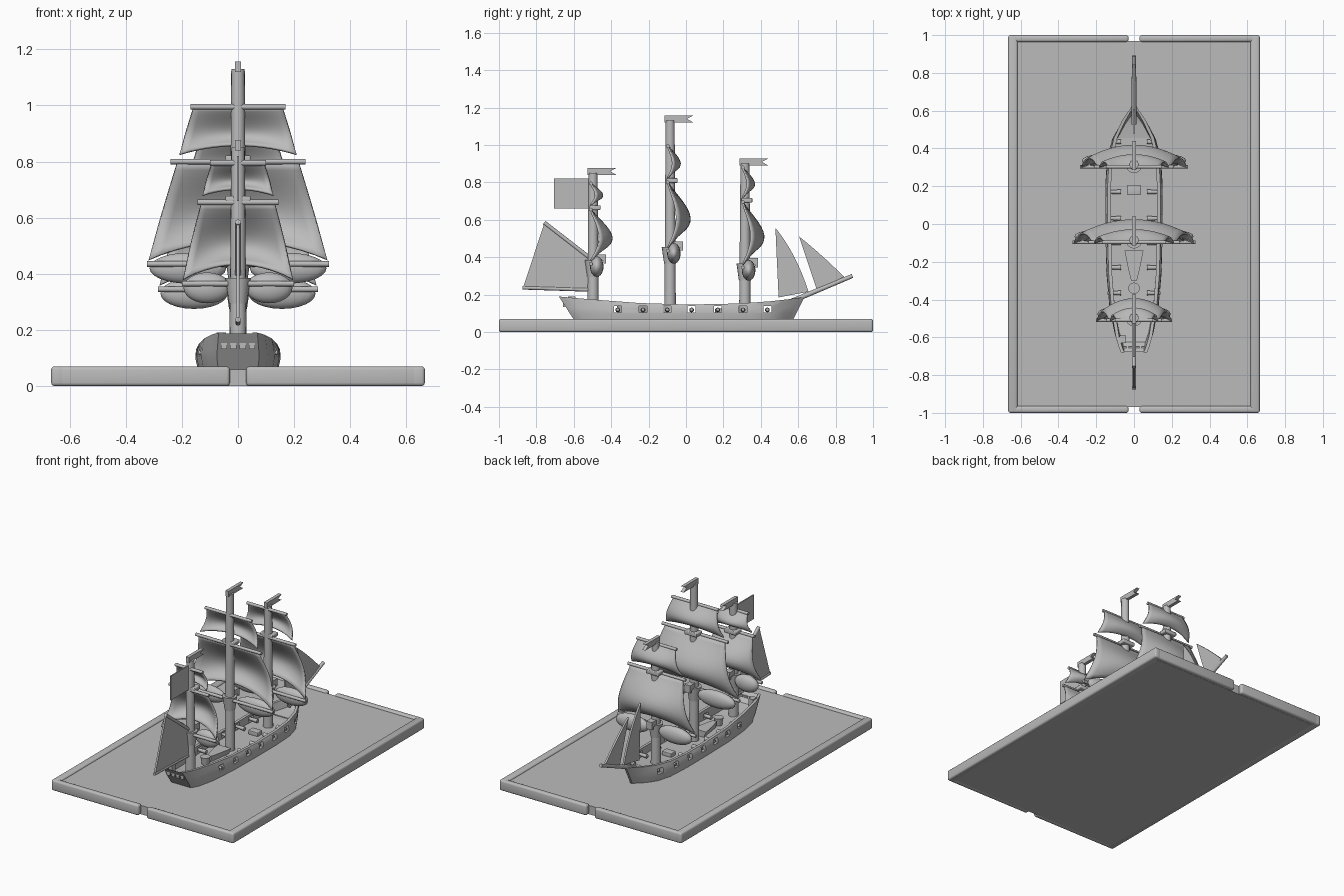
import bpy, bmesh, math
from mathutils import Vector, Matrix

cube = bpy.data.objects.get("Cube")
if cube:
    bpy.data.objects.remove(cube, do_unlink=True)

GREY = (0.5, 0.5, 0.5, 1)
mat = bpy.data.materials.new("plain grey")
mat.use_nodes = True
mat.diffuse_color = GREY
mat.node_tree.nodes["Principled BSDF"].inputs["Base Color"].default_value = GREY


def finish(name, bm, smooth=40):
    bmesh.ops.recalc_face_normals(bm, faces=bm.faces)
    mesh = bpy.data.meshes.new(name)
    bm.to_mesh(mesh)
    bm.free()
    mesh.materials.append(mat)
    ob = bpy.data.objects.new(name, mesh)
    bpy.context.collection.objects.link(ob)
    if smooth:
        bpy.ops.object.select_all(action='DESELECT')
        ob.select_set(True)
        bpy.context.view_layer.objects.active = ob
        bpy.ops.object.shade_smooth_by_angle(angle=math.radians(smooth))
    return ob


def add_box(bm, centre, size):
    m = Matrix.Translation(centre) @ Matrix.Diagonal((*size, 1))
    bmesh.ops.create_cube(bm, size=1, matrix=m)


def box(name, centre, size, bevel=0):
    bm = bmesh.new()
    add_box(bm, centre, size)
    if bevel:
        bmesh.ops.bevel(bm, geom=bm.edges[:], offset=bevel, segments=3,
                        profile=0.5, affect='EDGES')
    return finish(name, bm)


def rod(name, p, q, r1, r2=None, sides=16):
    p, q = Vector(p), Vector(q)
    d = q - p
    m = Matrix.Translation((p + q) / 2) @ d.to_track_quat('Z', 'Y').to_matrix().to_4x4()
    bm = bmesh.new()
    bmesh.ops.create_cone(bm, cap_ends=True, segments=sides, radius1=r1,
                          radius2=r1 if r2 is None else r2, depth=d.length, matrix=m)
    return finish(name, bm)


def plate(name, outline, thick, x=0):
    """Side outline in y, z given a thickness across the ship."""
    bm = bmesh.new()
    f = bm.faces.new([bm.verts.new((x - thick / 2, y, z)) for y, z in outline])
    ext = bmesh.ops.extrude_face_region(bm, geom=[f])
    bmesh.ops.translate(bm, vec=(thick, 0, 0),
                        verts=[v for v in ext["geom"] if isinstance(v, bmesh.types.BMVert)])
    return finish(name, bm, 30)


def curve(a, c, b, n=8):
    """Points along a quadratic curve from a to b, pulled toward c."""
    return [tuple((1 - t) ** 2 * a[i] + 2 * t * (1 - t) * c[i] + t * t * b[i] for i in (0, 1))
            for t in (k / n for k in range(n + 1))]


# Base: floor slab and a split rim
box("base_floor", (0, 0, 0.03), (1.25, 1.94, 0.058))
for s, side in ((1, "left"), (-1, "right")):
    box(f"base_rim_{side}", (s * 0.641, 0, 0.035), (0.05, 2, 0.07), 0.012)
    for e, end in ((-1, "front"), (1, "back")):
        box(f"base_rim_{end}_{side}", (s * 0.347, e * 0.982, 0.035), (0.636, 0.036, 0.07), 0.012)

# Hull: y, half width, rail height, end rake, deck height
STATIONS = [
    (-0.68, 0.075, 0.19, 0.65, 0.187), (-0.66, 0.085, 0.188, 0.6, 0.13),
    (-0.60, 0.105, 0.182, 0.4, 0.12), (-0.45, 0.13, 0.17, 0.1, 0.1),
    (-0.25, 0.147, 0.155, 0, 0.1), (0, 0.152, 0.147, 0, 0.1),
    (0.2, 0.152, 0.15, 0, 0.1), (0.35, 0.143, 0.157, 0, 0.1),
    (0.46, 0.115, 0.165, -0.1, 0.11), (0.55, 0.07, 0.175, -0.3, 0.12),
    (0.61, 0.025, 0.183, -0.5, 0.13), (0.635, 0.008, 0.187, -0.5, 0.184)]
bm = bmesh.new()
rings = []
for y, w, top, rake, deck in STATIONS:
    rail = w * 0.92
    inner = max(rail - 0.018, rail * 0.5)
    half = [(w * 0.93, 0.05), (w, 0.1), (w * 0.985, 0.13), (rail, top), (inner, top), (inner, deck)]
    ring = half + [(-x, z) for x, z in reversed(half)]
    rings.append([bm.verts.new((x, y + rake * (0.19 - z), z)) for x, z in ring])
for a, b in zip(rings, rings[1:]):
    for i in range(len(a)):
        j = (i + 1) % len(a)
        bm.faces.new((a[i], a[j], b[j], b[i]))
bm.faces.new(rings[0])
bm.faces.new(rings[-1])
hull = finish("hull", bm, 0)

# Gun ports cut through both sides
PORTS = (-0.365, -0.23, -0.1, 0.03, 0.17, 0.305, 0.435)
bm = bmesh.new()
for y in PORTS:
    add_box(bm, (0, y, 0.122), (0.5, 0.042, 0.034))
cutter = finish("port_cutter", bm, 0)
cutter.hide_render = True
mod = hull.modifiers.new("ports", 'BOOLEAN')
mod.operation, mod.solver, mod.object = 'DIFFERENCE', 'EXACT', cutter
bpy.ops.object.select_all(action='DESELECT')
hull.select_set(True)
bpy.context.view_layer.objects.active = hull
bpy.ops.object.modifier_apply(modifier=mod.name)
bpy.data.objects.remove(cutter, do_unlink=True)
bpy.ops.object.shade_smooth_by_angle(angle=math.radians(35))

# Cannons, stern windows and deck fittings
for s in (-1, 1):
    for y in PORTS:
        rod("cannon", (s * 0.07, y, 0.118), (s * (0.14 if abs(y) < 0.4 else 0.11), y, 0.12), 0.013, 0.009, 10)
    for x in (0.017, 0.05):
        box("stern_window", (s * x, -0.652, 0.15), (0.022, 0.009, 0.035)).rotation_euler = (0, 0, 0)
box("hatch", (0, 0.18, 0.11), (0.07, 0.05, 0.03), 0.004)
box("stern_locker", (-0.06, -0.61, 0.155), (0.035, 0.04, 0.07))
rod("capstan", (0, -0.34, 0.1), (0, -0.34, 0.15), 0.022, 0.03)
bm = bmesh.new()
lo, hi = [[bm.verts.new((x * k, y, z)) for x, y in
           ((-0.05, -0.14), (0.05, -0.14), (0.03, -0.24), (0.015, -0.3), (-0.015, -0.3), (-0.03, -0.24))]
          for k, z in ((0.6, 0.1), (1, 0.14))]
for i in range(len(lo)):
    j = (i + 1) % len(lo)
    bm.faces.new((lo[i], lo[j], hi[j], hi[i]))
bm.faces.new(lo)
bm.faces.new(hi)
finish("longboat", bm)


def square_sail(name, y0, z_top, z_foot, w_top, w_foot, bulge, nu=14, nv=12):
    bm = bmesh.new()
    grid = []
    for j in range(nv + 1):
        v = j / nv
        row = []
        for i in range(nu + 1):
            u = 2 * i / nu - 1
            mid = 1 - u * u
            belly = math.sin(math.pi * v ** 1.15) * (0.45 + 0.5 * mid) + 0.5 * mid * v * v
            z = z_top + (z_foot - z_top) * (v - 0.2 * mid * v ** 3)
            row.append(bm.verts.new((u * (w_top + (w_foot - w_top) * v), y0 + bulge * belly, z)))
        grid.append(row)
    for a, b in zip(grid, grid[1:]):
        for i in range(nu):
            bm.faces.new((a[i], a[i + 1], b[i + 1], b[i]))
    sail = finish(name, bm, 60)
    mod = sail.modifiers.new("thickness", 'SOLIDIFY')
    mod.thickness, mod.offset = 0.01, 0


# Masts: y, height, then (height, half width) of three yards, belly depth
MASTS = {
    "mizzen": (-0.497, 0.85, ((0.795, 0.1), (0.655, 0.145), (0.365, 0.2)), 0.1),
    "main": (-0.085, 1.13, ((0.995, 0.17), (0.8, 0.24), (0.435, 0.325)), 0.105),
    "fore": (0.315, 0.9, ((0.88, 0.145), (0.695, 0.21), (0.345, 0.285)), 0.1)}
for name, (y, height, yards, bulge) in MASTS.items():
    rod(f"{name}_mast", (0, y, 0.09), (0, y, height), 0.031, 0.024)
    yy = y - 0.012
    for z, w in yards:
        rod(f"{name}_yard", (-w, yy, z), (w, yy, z), 0.01, sides=10)
    (za, wa), (zb, wb), (zc, wc) = yards
    square_sail(f"{name}_topgallant", yy, za, zb + 0.025, wa * 0.93, wb * 0.87, bulge * 0.55)
    square_sail(f"{name}_topsail", yy, zb, zc + 0.015, wb * 0.9, wc * 0.98, bulge)
    # Gathered lower sail, one lobe on each side
    for s in (-1, 1):
        m = Matrix.Translation((s * wc * 0.55, y + 0.02, zc - 0.015)) @ Matrix.Diagonal(
            (wc * 0.42, 0.036, 0.055, 1))
        bm = bmesh.new()
        bmesh.ops.create_uvsphere(bm, u_segments=20, v_segments=12, radius=1, matrix=m)
        finish(f"{name}_furled_sail", bm, 60)
    # Platform and bracket ahead of the mast, crosstrees above
    plate(f"{name}_top_bracket", [(y, zc + 0.015), (y + 0.055, zc + 0.015), (y + 0.055, zc),
                                  (y + 0.07, zc), (y + 0.07, zc + 0.05), (y, zc + 0.05)], 0.04)
    rod(f"{name}_collar", (0, y, zc - 0.07), (0, y, zc + 0.02), 0.032, 0.045)
    box(f"{name}_crosstree", (0, y + 0.01, zb + 0.01), (0.09, 0.06, 0.025), 0.005)
    # Swallowtail pennant
    f, t = y - 0.03, height - 0.01
    plate(f"{name}_pennant", [(f, t), (f + 0.155, t), (f + 0.12, t + 0.02),
                              (f + 0.155, t + 0.037), (f, t + 0.037)], 0.022)

# Stern flag and fore-and-aft sails
plate("stern_flag", [(-0.705, 0.66), (-0.5, 0.66), (-0.5, 0.82), (-0.705, 0.82)], 0.008)
plate("spanker", [(-0.52, 0.23), (-0.52, 0.4), (-0.755, 0.59), (-0.87, 0.24)], 0.012)
rod("spanker_gaff", (0, -0.5, 0.385), (0, -0.758, 0.585), 0.011, sides=10)
rod("spanker_boom", (0, -0.5, 0.225), (0, -0.875, 0.237), 0.01, sides=10)
rod("bowsprit", (0, 0.53, 0.15), (0, 0.89, 0.3), 0.014, 0.011, 12)
plate("inner_jib", curve((0.478, 0.557), (0.59, 0.42), (0.655, 0.215))
      + curve((0.655, 0.215), (0.57, 0.2), (0.495, 0.185)), 0.012)
plate("outer_jib", curve((0.605, 0.51), (0.72, 0.42), (0.845, 0.295))
      + curve((0.845, 0.295), (0.77, 0.26), (0.7, 0.225)), 0.012)
